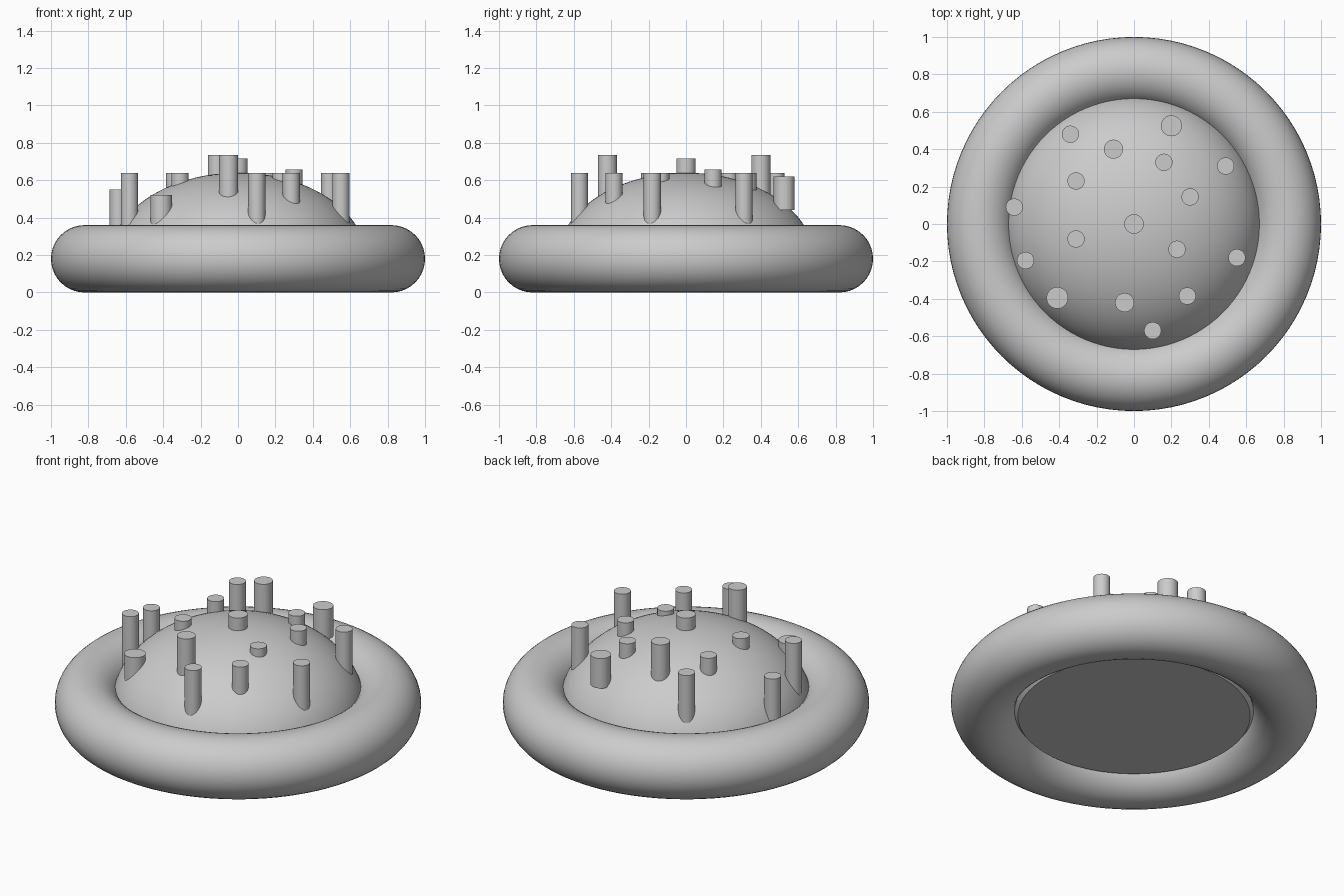
import bpy
import bmesh
from math import sin, cos, pi, radians

cube = bpy.data.objects.get("Cube")
if cube:
    bpy.data.objects.remove(cube, do_unlink=True)

grey = bpy.data.materials.new("plain_grey")
grey.use_nodes = True
colour = (0.6, 0.6, 0.6, 1)
grey.diffuse_color = colour
grey.node_tree.nodes["Principled BSDF"].inputs["Base Color"].default_value = colour


def finish(obj, name):
    obj.name = name
    obj.data.materials.append(grey)
    bpy.ops.object.select_all(action='DESELECT')
    obj.select_set(True)
    bpy.context.view_layer.objects.active = obj
    bpy.ops.object.shade_smooth_by_angle(angle=radians(35))


def lathe(name, profile, steps=96):
    """Revolve (radius, height) points around z."""
    bm = bmesh.new()
    verts = [bm.verts.new((r, 0, z)) for r, z in profile]
    edges = [bm.edges.new(pair) for pair in zip(verts, verts[1:])]
    bmesh.ops.spin(bm, geom=verts + edges, cent=(0, 0, 0), axis=(0, 0, 1),
                   angle=2 * pi, steps=steps)
    bmesh.ops.remove_doubles(bm, verts=bm.verts, dist=0.0001)
    bmesh.ops.recalc_face_normals(bm, faces=bm.faces)
    mesh = bpy.data.meshes.new(name)
    bm.to_mesh(mesh)
    bm.free()
    obj = bpy.data.objects.new(name, mesh)
    bpy.context.collection.objects.link(obj)
    finish(obj, name)


def pin(name, x, y, top, radius=0.046, bottom=0.3):
    bpy.ops.mesh.primitive_cylinder_add(vertices=32, radius=radius, depth=top - bottom,
                                        location=(x, y, (top + bottom) / 2))
    finish(bpy.context.object, name)


# Rounded outer ring
bpy.ops.mesh.primitive_torus_add(major_radius=0.82, minor_radius=0.18, major_segments=96,
                                 minor_segments=40, location=(0, 0, 0.18))
finish(bpy.context.object, "outer_ring")

# Domed centre with a flat underside
arc = [pi / 2 * i / 24 for i in range(25)]
dome = [(0.69 * cos(a), 0.17 + 0.47 * sin(a)) for a in arc]
lathe("dome", [(0, 0.09), (0.634, 0.09)] + dome)

# Pins standing at the common height
level_pins = [(-.34, .48), (.16, .33), (.49, .31), (-.31, .23), (-.31, -.08), (.23, -.135),
              (-.58, -.195), (.55, -.18), (.285, -.385), (.10, -.57)]
for i, (x, y) in enumerate(level_pins):
    pin(f"level_pin_{i + 1}", x, y, 0.64)

# Pins with their own height or thickness
pin("centre_pin", 0, 0, 0.715, 0.052)
pin("tall_front_pin", -0.05, -0.42, 0.735, 0.051)
pin("tall_back_pin", -0.11, 0.40, 0.735, 0.051)
pin("inner_left_pin", 0.30, 0.145, 0.658)
pin("low_right_pin", -0.64, 0.09, 0.55)
pin("thick_front_pin", -0.41, -0.395, 0.52, 0.058, 0.34)
pin("thick_back_pin", 0.20, 0.525, 0.62, 0.056, 0.44)
